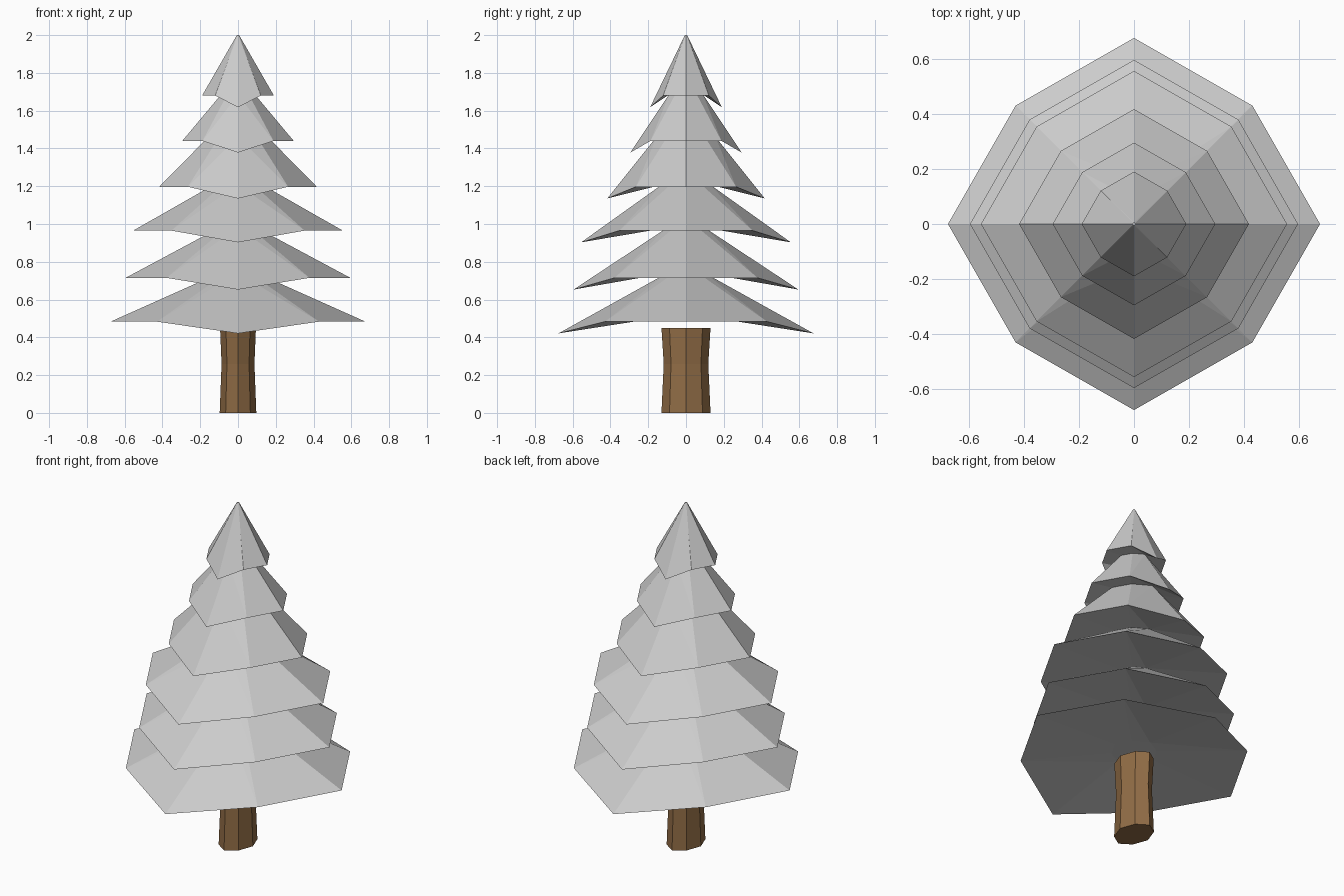
import bpy, bmesh
from math import sin, cos, pi

if "Cube" in bpy.data.objects:
    bpy.data.objects.remove(bpy.data.objects["Cube"])


def loft(name, rings, material=None):
    """Bridge eight-sided rings bottom to top and cap both ends."""
    bm = bmesh.new()
    loops = [[bm.verts.new(p) for p in ring] for ring in rings]
    for a, b in zip(loops, loops[1:]):
        for i in range(8):
            j = (i + 1) % 8
            bm.faces.new((a[i], a[j], b[j], b[i]))
    bm.faces.new(loops[0][::-1])
    bm.faces.new(loops[-1])
    # Keep the bent rim faces crisp
    bmesh.ops.triangulate(bm, faces=[f for f in bm.faces if len(f.verts) == 4])
    bmesh.ops.recalc_face_normals(bm, faces=bm.faces)
    mesh = bpy.data.meshes.new(name)
    bm.to_mesh(mesh)
    bm.free()
    obj = bpy.data.objects.new(name, mesh)
    bpy.context.collection.objects.link(obj)
    if material:
        mesh.materials.append(material)
    return obj


def ring(rx, ry, z, droop=0.0, diagonal=0.9):
    """Octagon; diagonal corners pulled in, front and back corners lowered."""
    pts = []
    for i in range(8):
        k = diagonal if i % 2 else 1.0
        drop = droop if i in (2, 6) else 0.0
        pts.append((rx * k * cos(i * pi / 4), ry * k * sin(i * pi / 4), z - drop))
    return pts


# Foliage: necks alternate with drooping branch rims
rims = [(0.675, 0.483), (0.595, 0.715), (0.555, 0.965),
        (0.417, 1.197), (0.295, 1.44), (0.19, 1.68)]
necks = [(0.135, 0.505), (0.10, 0.74), (0.10, 0.98), (0.13, 1.207),
         (0.155, 1.463), (0.09, 1.685), (0.006, 2.0)]
rings = [ring(necks[0][0], necks[0][0], necks[0][1])]
for (r, z), (nr, nz) in zip(rims, necks[1:]):
    rings.append(ring(r, r, z, droop=0.062))
    rings.append(ring(nr, nr, nz))
loft("foliage", rings)

# Trunk: oval octagon with a slight waist
bark = bpy.data.materials.new("bark")
bark.diffuse_color = (0.28, 0.15, 0.06, 1)
bark.use_nodes = True
bark.node_tree.nodes["Principled BSDF"].inputs["Base Color"].default_value = bark.diffuse_color
loft("trunk", [ring(0.097, 0.13, 0, diagonal=0.95),
               ring(0.087, 0.118, 0.26, diagonal=0.95),
               ring(0.095, 0.13, 0.45, diagonal=0.95)], bark)
